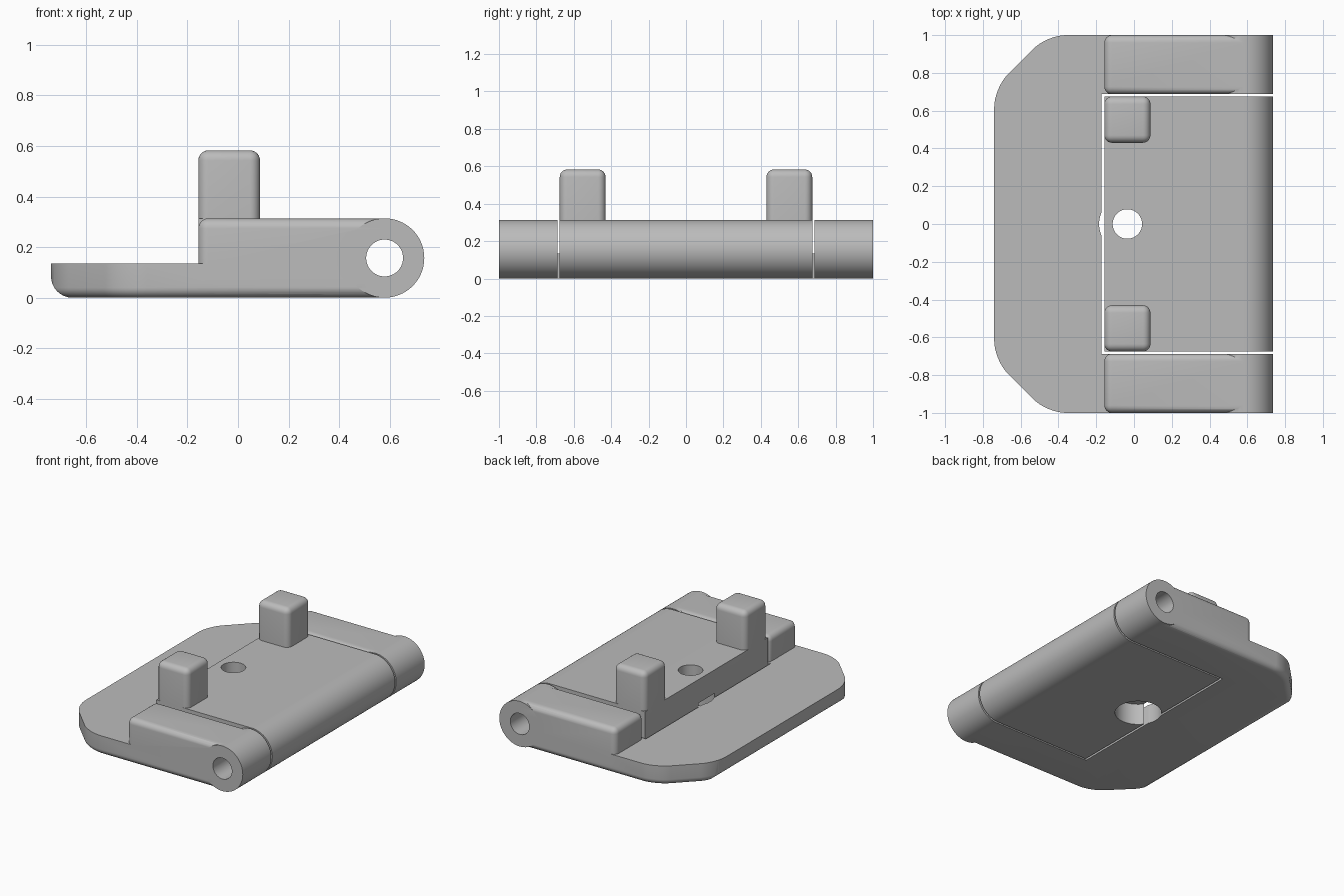
import bpy
import bmesh
from math import pi, cos, sin, sqrt
from mathutils import Matrix, Vector

if "Cube" in bpy.data.objects:
    bpy.data.objects.remove(bpy.data.objects["Cube"])

grey = bpy.data.materials.new("plain grey")
grey.use_nodes = True
colour = (0.5, 0.5, 0.5, 1)
grey.diffuse_color = colour
grey.node_tree.nodes["Principled BSDF"].inputs["Base Color"].default_value = colour

PIN = Vector((0.58, 0, 0.157))      # hinge axis
RADIUS = 0.157                      # knuckle radius
FACE_X = -0.157                     # upright front of arms and middle leaf
FILLET = 0.04


def finish(bm, name):
    bmesh.ops.recalc_face_normals(bm, faces=bm.faces)
    mesh = bpy.data.meshes.new(name)
    bm.to_mesh(mesh)
    bm.free()
    obj = bpy.data.objects.new(name, mesh)
    bpy.context.collection.objects.link(obj)
    mesh.materials.append(grey)
    return obj


def prism(points, direction):
    """Extrude a closed outline along a direction."""
    bm = bmesh.new()
    face = bm.faces.new([bm.verts.new(p) for p in points])
    ext = bmesh.ops.extrude_face_region(bm, geom=[face])
    moved = [v for v in ext["geom"] if isinstance(v, bmesh.types.BMVert)]
    bmesh.ops.translate(bm, verts=moved, vec=direction)
    bmesh.ops.recalc_face_normals(bm, faces=bm.faces)
    return bm


def box(x, y, z):
    corners = [(x[0], y[0], z[0]), (x[1], y[0], z[0]), (x[1], y[1], z[0]), (x[0], y[1], z[0])]
    return prism(corners, (0, 0, z[1] - z[0]))


def round_edges(bm, rule, size, segments=6):
    """Fillet every edge whose two ends satisfy the rule."""
    edges = [e for e in bm.edges if rule(e.verts[0].co, e.verts[1].co)]
    bmesh.ops.bevel(bm, geom=edges, offset=size, segments=segments,
                    profile=0.5, affect='EDGES', clamp_overlap=True)


def cylinder(name, radius, depth, place, axis='Z', sides=64):
    bm = bmesh.new()
    turn = Matrix.Rotation(pi / 2, 4, 'X') if axis == 'Y' else Matrix()
    bmesh.ops.create_cone(bm, cap_ends=True, segments=sides, radius1=radius, radius2=radius,
                          depth=depth, matrix=Matrix.Translation(place) @ turn)
    return finish(bm, name)


def combine(target, tool, operation):
    mod = target.modifiers.new("join", 'BOOLEAN')
    mod.operation, mod.solver, mod.object = operation, 'EXACT', tool
    bpy.context.view_layer.objects.active = target
    bpy.ops.object.modifier_apply(modifier=mod.name)
    bpy.data.objects.remove(tool)


# Base plate: chamfered outline with softened corners and a rounded lower rim
half = [(PIN.x, 1), (-0.46, 1), (-0.74, 0.72)]
outline = half + [(x, -y) for x, y in reversed(half)]
bm = prism([(x, y, 0) for x, y in outline], (0, 0, 0.135))
round_edges(bm, lambda a, b: abs(a.z - b.z) > 0.1 and a.x < 0, 0.1, 8)
round_edges(bm, lambda a, b: max(a.z, b.z) < 0.001 and min(a.x, b.x) < PIN.x - 0.01, FILLET)
frame = finish(bm, "base_frame")

# Larger curve under the front lip
r = 0.085
curve = [(-0.74 + r - r * cos(t * pi / 16), -1.1, r - r * sin(t * pi / 16)) for t in range(9)]
profile = curve + [(1, -1.1, 0), (1, -1.1, 0.3), (-0.74, -1.1, 0.3)]
combine(frame, finish(prism(profile, (0, 2.2, 0)), "lip_cutter"), 'INTERSECT')

# Opening for the middle leaf
combine(frame, finish(box((-0.172, 1), (-0.687, 0.687), (-1, 1)), "opening_cutter"), 'DIFFERENCE')

# Side arms with their hinge knuckles
for side in (-1, 1):
    y = sorted((side * 0.687, side))
    bm = box((FACE_X, PIN.x), y, (0.06, 2 * RADIUS))
    round_edges(bm, lambda a, b: max(a.x, b.x) < 0 or
                (min(a.z, b.z) > 0.3 and min(a.x, b.x) < 0), FILLET)
    combine(frame, finish(bm, "arm"), 'UNION')
    knuckle = cylinder("knuckle", RADIUS, 0.313, (PIN.x, side * 0.8435, PIN.z), 'Y')
    combine(frame, knuckle, 'UNION')

# Middle leaf: block and knuckle in one side profile
arc = [(PIN.x + RADIUS * sin(t * pi / 32), -0.675, PIN.z - RADIUS * cos(t * pi / 32))
       for t in range(33)]
profile = arc + [(FACE_X, -0.675, 2 * RADIUS), (FACE_X, -0.675, 0)]
leaf = finish(prism(profile, (0, 1.35, 0)), "middle_leaf")

# Two upright posts
for side in (-1, 1):
    y = sorted((side * 0.43, side * 0.675))
    bm = box((FACE_X, 0.087), y, (0.2, 0.583))
    round_edges(bm, lambda a, b: max(a.z, b.z) > 0.5, FILLET)
    combine(leaf, finish(bm, "post"), 'UNION')

# Pin bore through everything, screw hole and its wider recess underneath
for part in (frame, leaf):
    combine(part, cylinder("bore_cutter", 0.073, 3, PIN, 'Y', 48), 'DIFFERENCE')
    combine(part, cylinder("recess_cutter", 0.15, 0.3, (-0.035, 0, 0)), 'DIFFERENCE')
combine(leaf, cylinder("screw_cutter", 0.078, 2, (-0.035, 0, 0)), 'DIFFERENCE')

# Smooth curves, crisp edges
for part in (frame, leaf):
    bpy.ops.object.select_all(action='DESELECT')
    part.select_set(True)
    bpy.context.view_layer.objects.active = part
    bpy.ops.object.shade_smooth_by_angle(angle=pi / 6)
